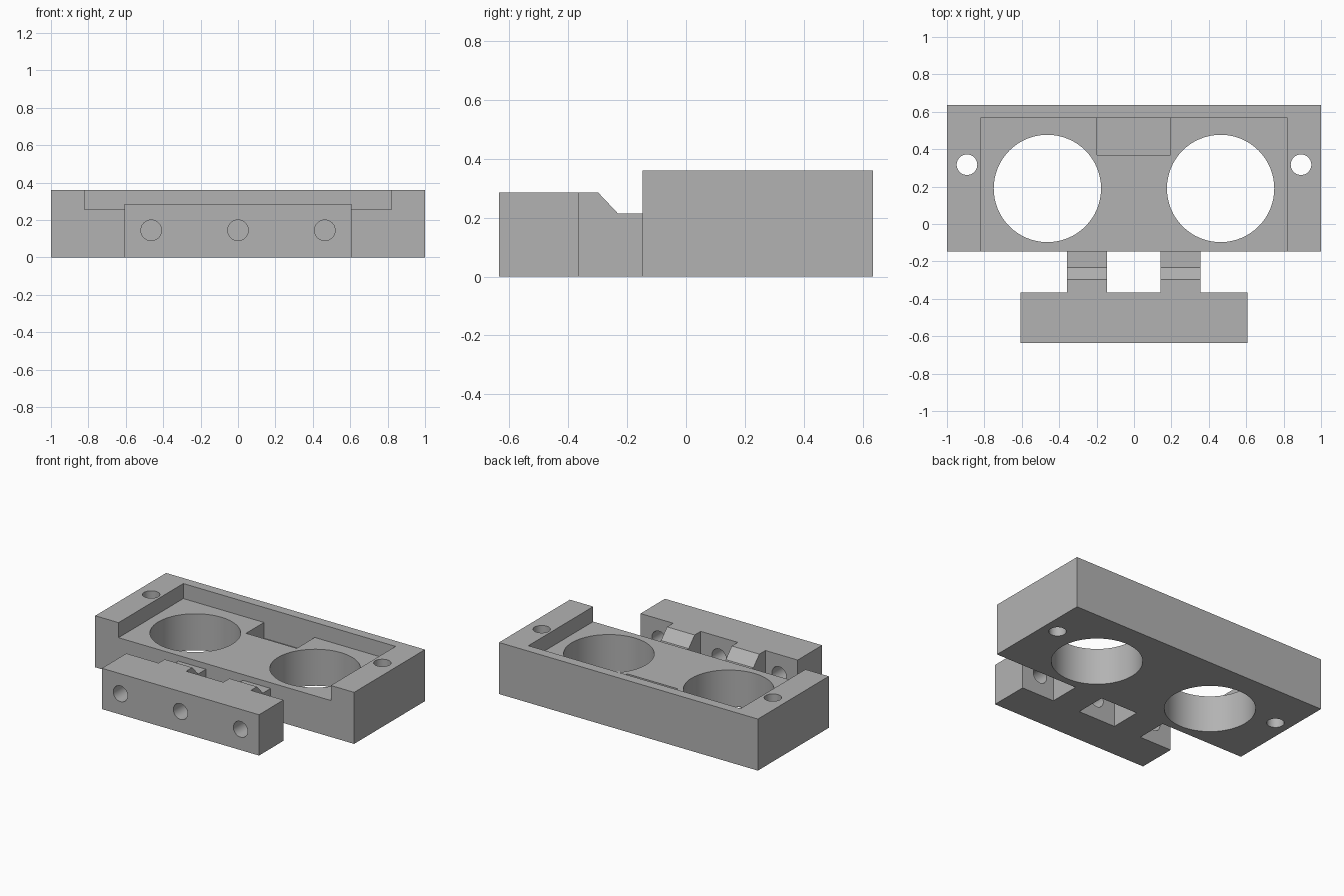
import bpy, bmesh, math
from mathutils import Matrix, Vector

if "Cube" in bpy.data.objects:
    bpy.data.objects.remove(bpy.data.objects["Cube"])

grey = bpy.data.materials.new("plain grey")
grey.diffuse_color = (0.45, 0.45, 0.45, 1)
grey.use_nodes = True
grey.node_tree.nodes["Principled BSDF"].inputs["Base Color"].default_value = grey.diffuse_color


def finish(name, bm):
    bmesh.ops.recalc_face_normals(bm, faces=bm.faces)
    me = bpy.data.meshes.new(name)
    bm.to_mesh(me)
    bm.free()
    me.materials.append(grey)
    ob = bpy.data.objects.new(name, me)
    bpy.context.collection.objects.link(ob)
    return ob


def box(name, x, y, z):
    bm = bmesh.new()
    bmesh.ops.create_cube(bm, size=1)
    for v in bm.verts:
        v.co = Vector([(a + b) / 2 + c * (b - a) for c, (a, b) in zip(v.co, (x, y, z))])
    return finish(name, bm)


def drill(name, centre, radius, depth, along_y=False):
    bm = bmesh.new()
    turn = Matrix.Rotation(math.pi / 2, 4, 'X') if along_y else Matrix()
    bmesh.ops.create_cone(bm, cap_ends=True, segments=64, radius1=radius, radius2=radius,
                          depth=depth, matrix=Matrix.Translation(centre) @ turn)
    return finish(name, bm)


def prism_x(name, profile, x0, x1):
    bm = bmesh.new()
    face = bm.faces.new([bm.verts.new((x0, y, z)) for y, z in profile])
    ext = bmesh.ops.extrude_face_region(bm, geom=[face])
    moved = [g for g in ext["geom"] if isinstance(g, bmesh.types.BMVert)]
    bmesh.ops.translate(bm, verts=moved, vec=(x1 - x0, 0, 0))
    return finish(name, bm)


def combine(target, others, operation):
    for ob in others:
        mod = target.modifiers.new(ob.name, 'BOOLEAN')
        mod.object, mod.operation, mod.solver = ob, operation, 'EXACT'
    bpy.context.view_layer.update()
    dg = bpy.context.evaluated_depsgraph_get()
    me = bpy.data.meshes.new_from_object(target.evaluated_get(dg))
    target.modifiers.clear()
    target.data = me
    for ob in others:
        bpy.data.objects.remove(ob)


# Sensor housing: block with open-fronted pocket, deeper back recess and holes
housing = box("sensor_housing", (-1, 1), (-0.147, 0.635), (0, 0.36))
cuts = [box("pocket", (-0.82, 0.82), (-0.3, 0.568), (0.255, 0.5)),
        box("back_recess", (-0.197, 0.195), (0.37, 0.568), (0.145, 0.4))]
for s in (-1, 1):
    cuts.append(drill("large_hole", (s * 0.463, 0.19, 0.18), 0.287, 1))
    cuts.append(drill("screw_hole", (s * 0.893, 0.317, 0.18), 0.055, 1))
combine(housing, cuts, 'DIFFERENCE')

# Mounting bar with three cross holes
bar = box("mounting_bar", (-0.607, 0.607), (-0.635, -0.365), (0, 0.285))
combine(bar, [drill("bar_hole", (x, -0.5, 0.145), 0.055, 0.6, True)
              for x in (-0.464, 0, 0.464)], 'DIFFERENCE')

# Two arms with a sloped step, joining bar and housing
profile = [(-0.365, 0), (-0.147, 0), (-0.147, 0.215), (-0.232, 0.215),
           (-0.298, 0.285), (-0.365, 0.285)]
arms = [prism_x("arm", profile, x0, x0 + 0.213) for x0 in (-0.358, 0.142)]
combine(housing, arms + [bar], 'UNION')
housing.name = "sensor_bracket"

# Smooth hole walls, sharp edges kept
bpy.context.view_layer.objects.active = housing
housing.select_set(True)
bpy.ops.object.shade_smooth_by_angle(angle=math.radians(30))
